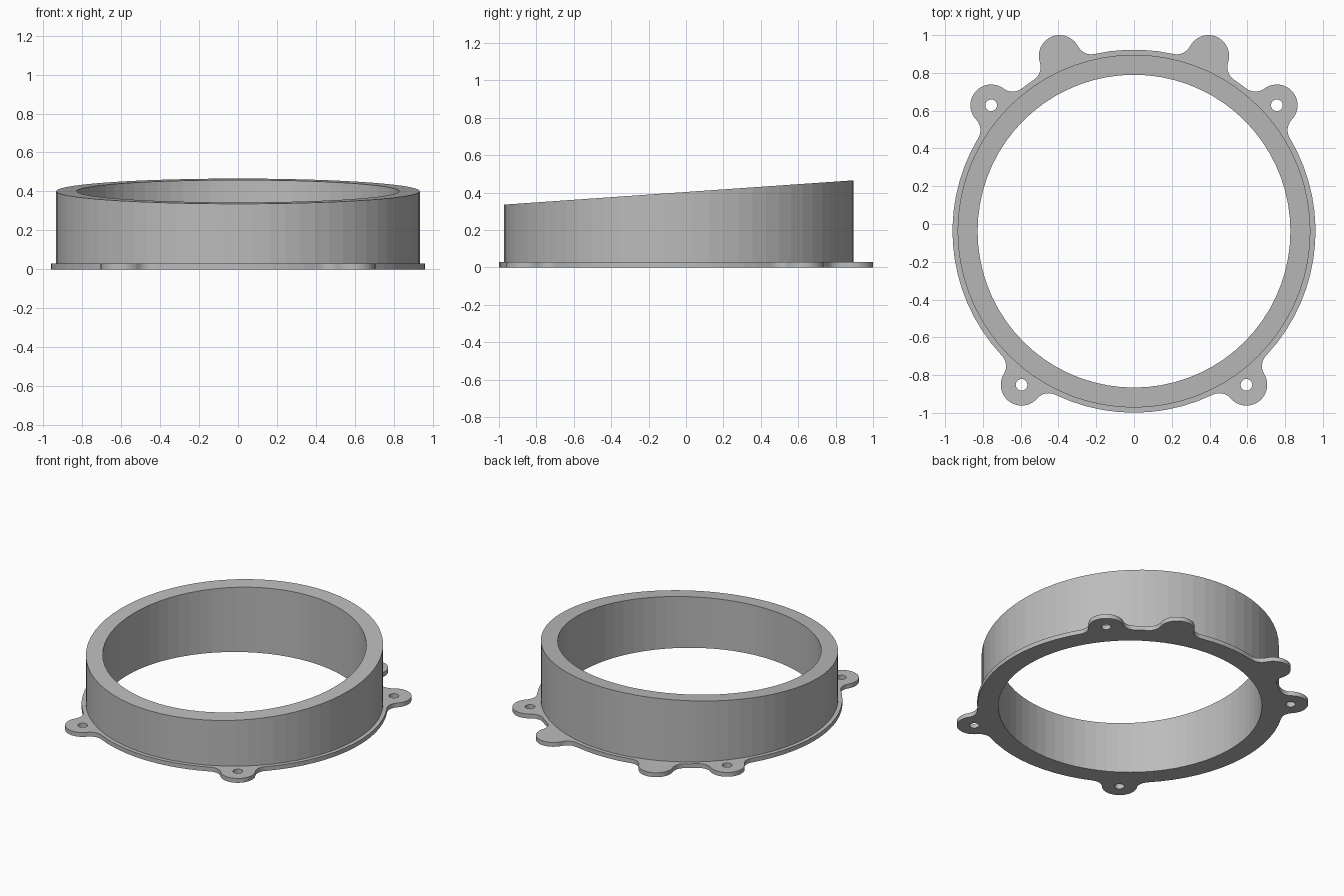
import bpy, bmesh
from math import sin, cos, pi, acos, atan2, radians
from mathutils import Vector, Matrix

cube = bpy.data.objects.get("Cube")
if cube:
    bpy.data.objects.remove(cube, do_unlink=True)

CENTRE_Y = -0.038
FLANGE_R, WALL_R, BORE_R = 0.961, 0.934, 0.828
EAR_DIST, EAR_R, FILLET_R, HOLE_R = 1.008, 0.11, 0.08, 0.031
FLANGE_H, MID_H, SLOPE = 0.03, 0.401, 0.0695
SEGMENTS = 72
EARS = [(-53.8, True), (41.4, True), (67, False),
        (113, False), (138.6, True), (233.8, True)]   # angle, drilled


def arc(centre, radius, start, end, steps):
    return [centre + radius * Vector((cos(a), sin(a)))
            for a in (start + (end - start) * i / steps for i in range(steps + 1))]


def circle(centre, radius, steps):
    return arc(centre, radius, 0, 2 * pi, steps)[:-1]


def ear_profile():
    """Fillet, rounded tip, fillet, for an ear pointing along +x."""
    reach = FLANGE_R + FILLET_R
    side = EAR_R + FILLET_R
    d = acos((EAR_DIST**2 + reach**2 - side**2) / (2 * EAR_DIST * reach))
    tip = Vector((EAR_DIST, 0))
    low = reach * Vector((cos(d), -sin(d)))
    high = reach * Vector((cos(d), sin(d)))
    b = atan2(tip.y - low.y, tip.x - low.x)
    pts = arc(low, FILLET_R, pi - d, b, 8)
    pts += arc(tip, EAR_R, b - pi, pi - b, 20)[1:-1]
    return pts + arc(high, FILLET_R, -b, d - pi, 8), d


# Flange outline with six filleted ears
profile, spread = ear_profile()
origin = Vector((0, 0))
outline, holes = [], []
for i, (degrees, drilled) in enumerate(EARS):
    a = radians(degrees)
    turn = Matrix.Rotation(a, 2)
    outline += [turn @ p for p in profile]
    following = radians(EARS[(i + 1) % len(EARS)][0])
    if following < a:
        following += 2 * pi
    start, end = a + spread, following - spread
    steps = max(2, round((end - start) * SEGMENTS / (2 * pi)))
    outline += arc(origin, FLANGE_R, start, end, steps)[1:-1]
    if drilled:
        holes.append(circle(turn @ Vector((EAR_DIST, 0)), HOLE_R, 20))

bm = bmesh.new()


def add_loop(points):
    verts = [bm.verts.new((p.x, p.y + CENTRE_Y, 0)) for p in points]
    edges = [bm.edges.new((v, verts[i - 1])) for i, v in enumerate(verts)]
    return verts, edges


# Underside: drilled flange area plus the ring under the wall
wall_verts, edges = add_loop(circle(origin, WALL_R, SEGMENTS))
for loop in [outline] + holes:
    edges += add_loop(loop)[1]
bmesh.ops.triangle_fill(bm, edges=edges, use_beauty=True, normal=(0, 0, 1))
bore_verts, _ = add_loop(circle(origin, BORE_R, SEGMENTS))
for i in range(SEGMENTS):
    bm.faces.new((bore_verts[i - 1], wall_verts[i - 1], wall_verts[i], bore_verts[i]))


def raise_faces(faces, height):
    result = bmesh.ops.extrude_face_region(bm, geom=faces, use_keep_orig=False)["geom"]
    for v in result:
        if isinstance(v, bmesh.types.BMVert):
            v.co.z = height(v.co.y)
    return [f for f in result if isinstance(f, bmesh.types.BMFace)]


# Keep the underside and lift a copy to the flange top
bottom = bmesh.ops.duplicate(bm, geom=bm.verts[:] + bm.edges[:] + bm.faces[:])
kept = [f for f in bottom["geom"] if isinstance(f, bmesh.types.BMFace)]
top = raise_faces([f for f in bm.faces if f not in set(kept)], lambda y: FLANGE_H)
bmesh.ops.remove_doubles(bm, verts=bm.verts[:], dist=0.0001)

# Lift the ring into a wall with a sloping rim
ring = [f for f in top if f.is_valid and
        all((v.co.xy - Vector((0, CENTRE_Y))).length < WALL_R + 0.002 for v in f.verts)]
raise_faces(ring, lambda y: MID_H + SLOPE * (y - CENTRE_Y))
bmesh.ops.recalc_face_normals(bm, faces=bm.faces[:])

mesh = bpy.data.meshes.new("mounting_ring")
bm.to_mesh(mesh)
bm.free()
mounting_ring = bpy.data.objects.new("mounting_ring", mesh)
bpy.context.collection.objects.link(mounting_ring)

grey = bpy.data.materials.new("plain grey")
grey.use_nodes = True
grey.diffuse_color = (0.5, 0.5, 0.5, 1)
grey.node_tree.nodes["Principled BSDF"].inputs["Base Color"].default_value = (0.5, 0.5, 0.5, 1)
mesh.materials.append(grey)
